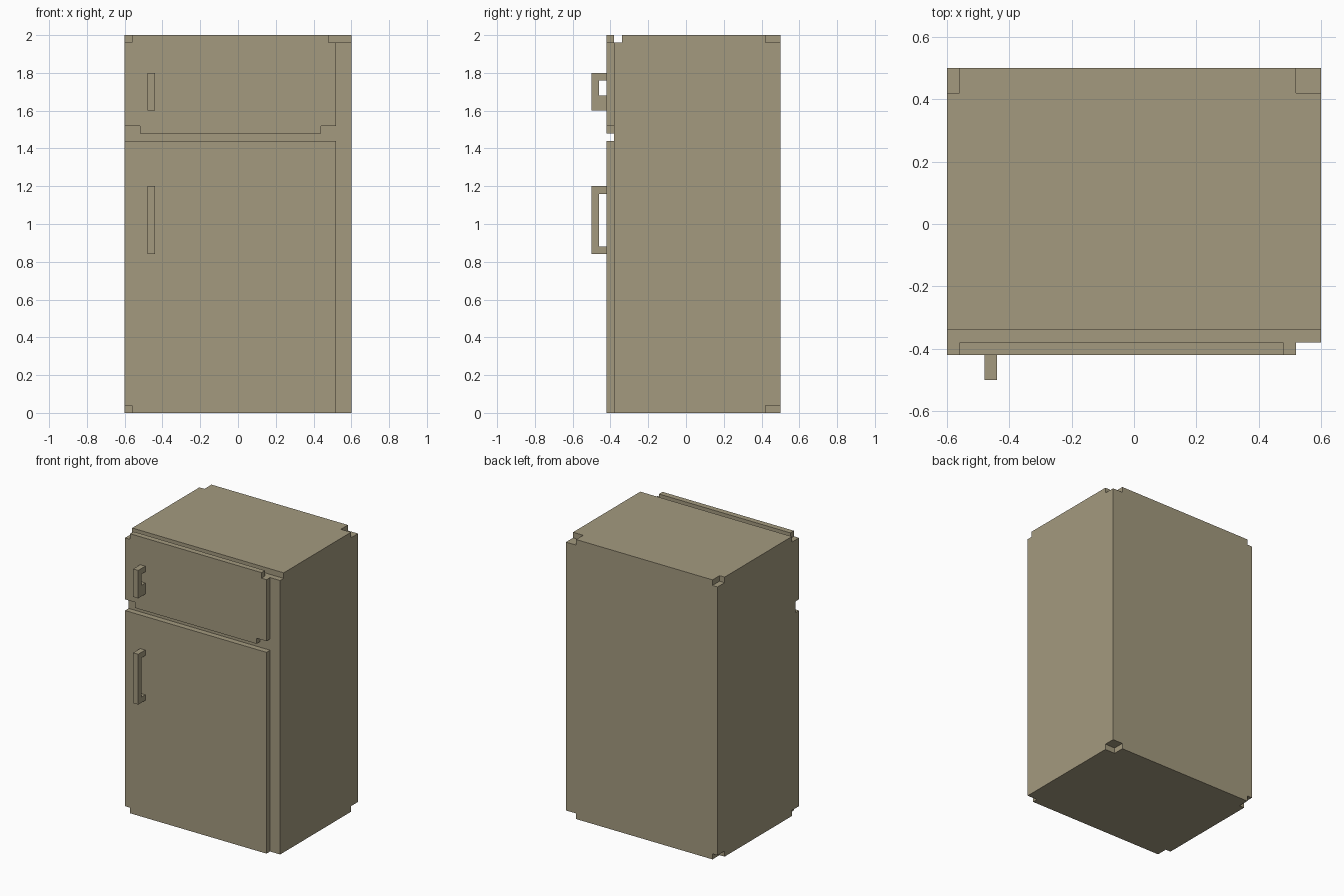
import bpy, bmesh

if "Cube" in bpy.data.objects:
    bpy.data.objects.remove(bpy.data.objects["Cube"])

mat = bpy.data.materials.new("beige enamel")
mat.diffuse_color = (0.371, 0.323, 0.212, 1)
mat.use_nodes = True
mat.node_tree.nodes["Principled BSDF"].inputs["Base Color"].default_value = mat.diffuse_color


def make_object(name, bm):
    bmesh.ops.recalc_face_normals(bm, faces=bm.faces[:])
    mesh = bpy.data.meshes.new(name)
    bm.to_mesh(mesh)
    bm.free()
    mesh.materials.append(mat)
    ob = bpy.data.objects.new(name, mesh)
    bpy.context.collection.objects.link(ob)
    return ob


def boxes(name, spans):
    """Boxes given as (x0, x1, y0, y1, z0, z1)."""
    bm = bmesh.new()
    for x0, x1, y0, y1, z0, z1 in spans:
        for v in bmesh.ops.create_cube(bm, size=1)["verts"]:
            v.co = (x1 if v.co.x > 0 else x0,
                    y1 if v.co.y > 0 else y0,
                    z1 if v.co.z > 0 else z0)
    return make_object(name, bm)


def prism(name, outline, offset):
    """Extrude a planar outline of 3D points along an offset."""
    bm = bmesh.new()
    face = bm.faces.new([bm.verts.new(p) for p in outline])
    ext = bmesh.ops.extrude_face_region(bm, geom=[face], use_keep_orig=True)
    for g in ext["geom"]:
        if isinstance(g, bmesh.types.BMVert):
            for i in range(3):
                g.co[i] += offset[i]
    return make_object(name, bm)


# Cabinet with notched back corners, top front groove, bottom front notch
cabinet = boxes("cabinet", [(-0.6, 0.6, -0.38, 0.5, 0, 2)])
cuts = [(-0.8, 0.8, -0.6, -0.34, 1.96, 2.2),
        (-0.8, -0.56, -0.6, -0.34, -0.2, 0.04)]
for z0, z1 in ((-0.2, 0.04), (1.96, 2.2)):
    cuts += [(-0.8, -0.56, 0.42, 0.7, z0, z1), (0.52, 0.8, 0.42, 0.7, z0, z1)]
cutter = boxes("notch_cutter", cuts)
cutter.hide_render = True
mod = cabinet.modifiers.new("notches", "BOOLEAN")
mod.operation = "DIFFERENCE"
mod.solver = "EXACT"
mod.object = cutter
bpy.context.view_layer.update()
deps = bpy.context.evaluated_depsgraph_get()
result = bpy.data.meshes.new_from_object(cabinet.evaluated_get(deps))
cabinet.modifiers.clear()
cabinet.data = result
bpy.data.objects.remove(cutter)

# Doors: outlines in x, z
F, T = -0.42, 0.04
lower = [(-0.56, 0), (0.52, 0), (0.52, 1.44), (-0.6, 1.44), (-0.6, 0.04), (-0.56, 0.04)]
upper = [(-0.52, 1.48), (0.44, 1.48), (0.44, 1.52), (0.52, 1.52), (0.52, 1.96),
         (0.48, 1.96), (0.48, 2), (-0.56, 2), (-0.56, 1.96), (-0.6, 1.96),
         (-0.6, 1.52), (-0.52, 1.52)]
for name, pts in (("fridge_door", lower), ("freezer_door", upper)):
    prism(name, [(x, F, z) for x, z in pts], (0, T, 0))

# Bracket handles: bottom, hole bottom, hole top, top
for name, (a, b, c, d) in (("fridge_handle", (0.84, 0.88, 1.16, 1.2)),
                           ("freezer_handle", (1.6, 1.68, 1.76, 1.8))):
    pts = [(F, a), (-0.5, a), (-0.5, d), (F, d), (F, c), (-0.46, c), (-0.46, b), (F, b)]
    prism(name, [(-0.48, y, z) for y, z in pts], (0.04, 0, 0))
